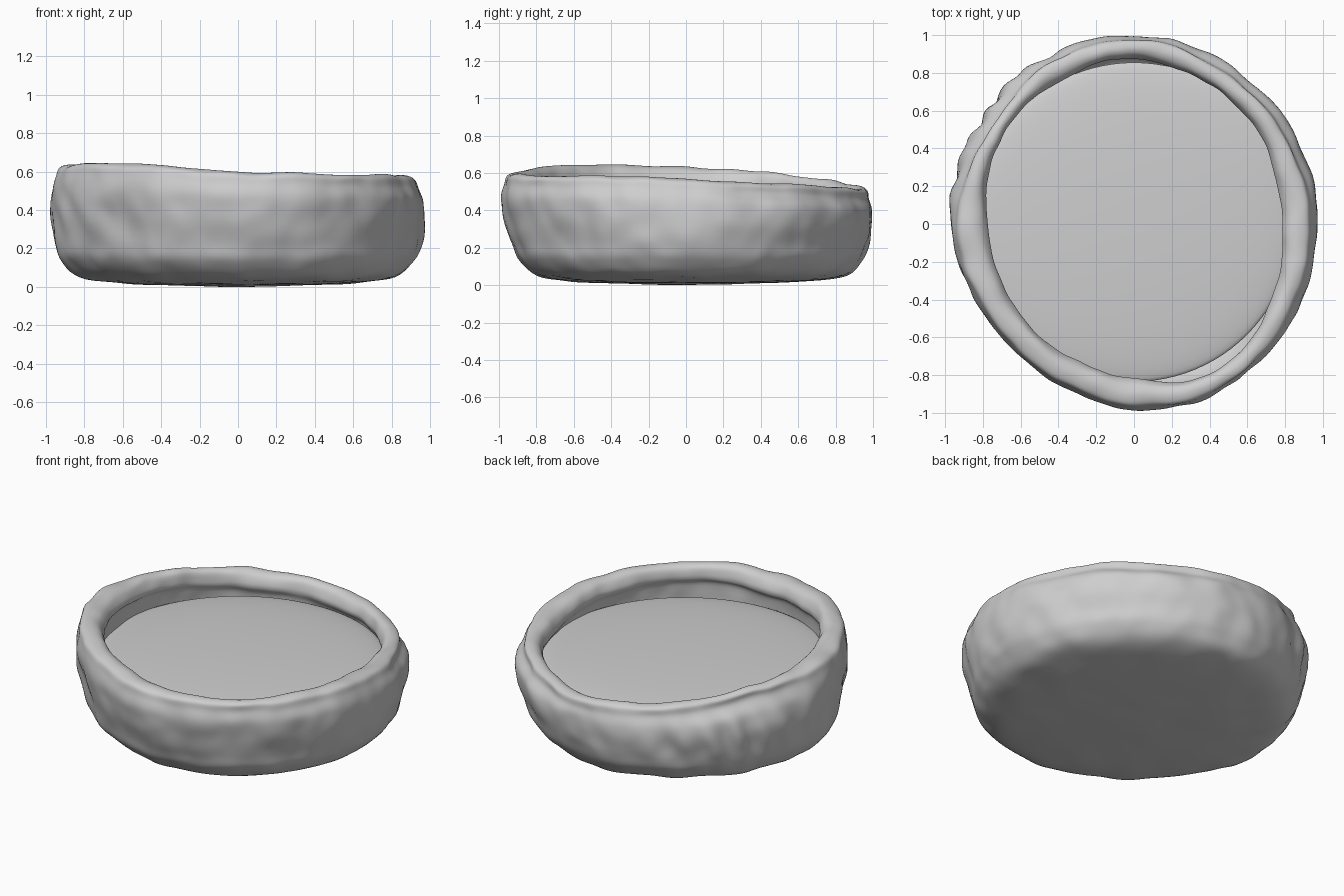
import bpy
import bmesh
from math import sin, cos, pi, exp, radians, sqrt
from mathutils import Vector, noise

cube = bpy.data.objects.get("Cube")
if cube:
    bpy.data.objects.remove(cube, do_unlink=True)

# One plain clay colour
clay = bpy.data.materials.new("grey clay")
clay.use_nodes = True
clay.diffuse_color = (0.62, 0.62, 0.62, 1)
bsdf = clay.node_tree.nodes["Principled BSDF"]
bsdf.inputs["Base Color"].default_value = (0.62, 0.62, 0.62, 1)
bsdf.inputs["Roughness"].default_value = 0.8

SEGMENTS = 240
STEPS = 5

# Hand-pinched wall, one value every 30 degrees from +x
OUTER = (.965, .985, .985, .995, 1.0, .985, .965, .925, .935, .985, 1.0, .985)
INNER = (.78, .81, .835, .87, .85, .83, .77, .77, .775, .82, .885, .83)
CREST = (.575, .55, .53, .525, .56, .61, .64, .65, .64, .605, .595, .59)
LEAN = (.01, .045, .035, .005, .025, .06, .01, .0, .0, .005, .005, .015)
TUCK = (-.01, .02, .02, -.01, .0, .0, -.01, .01, .03, .04, .035, .02)


def spline(a, b, c, d, t):
    return b + t * (c - a + t * (2*a - 5*b + 4*c - d + t * (3*(b - c) + d - a))) / 2


def around(values, angle):
    n = len(values)
    f = angle / (2 * pi) * n
    i = int(f)
    return spline(*(values[(i + k) % n] for k in (-1, 0, 1, 2)), f - i)


def bump(angle, centre, width):
    d = (angle - radians(centre) + pi) % (2 * pi) - pi
    return exp(-(d / radians(width)) ** 2)


def section(angle):
    """Smooth wall section from the underside, over the rim, to the inner floor."""
    ro, ri, top, lean, tuck = (around(v, angle) for v in (OUTER, INNER, CREST, LEAN, TUCK))
    rim = ro - lean
    mid, half = (rim + ri) / 2, (rim - ri) / 2
    base = ro - tuck
    points = [(.1, .008), (.35, .015), (.62, .027), (base - .15, .06), (base - .06, .14),
              (base - .025, .23), (ro - .005 - tuck * .4, top * .6),
              (ro - lean * .3, top * .78), (rim - .012, top - .06),
              (rim - half * .35, top - .015), (mid, top), (ri + half * .4, top - .015),
              (ri + .006, top - .055), (ri + .006, top - .09), (ri + .03, top - .14),
              (ri + .03, .3), (ri - .05, .2), (.6, .14), (.1, .12)]
    padded = [points[0]] + points + [points[-1]]
    out = []
    for i in range(len(points) - 1):
        for s in range(STEPS):
            quad = padded[i:i + 4]
            out.append([spline(*(p[k] for p in quad), s / STEPS) for k in (0, 1)])
    return out + [list(points[-1])]


def pinched(angle, r, z, outside):
    """Slanted finger flutes on the back of the wall and soft dents everywhere."""
    p = Vector((cos(angle) * r, sin(angle) * r, z))
    edge = min(1, max(0, (r - .5) / .3))
    if outside:
        band = exp(-((z - .34) / .14) ** 2)
        turn = angle + .4 * z
        r += .02 * band * noise.noise(Vector((cos(turn) * 5, sin(turn) * 5, z * 1.5)))
        r += .013 * band * bump(angle, 138, 32) * sin(34 * turn + 1.5 * sin(5 * angle))
    r += edge * (noise.noise(p * 4.5) * .012 + noise.noise(p * 9) * .007)
    z += noise.noise(p * 5 + Vector((7, 3, 1))) * .012 * (.3 + .7 * edge)
    return cos(angle) * r, sin(angle) * r, z


def finish(name, bm, angle):
    bmesh.ops.recalc_face_normals(bm, faces=bm.faces)
    mesh = bpy.data.meshes.new(name)
    bm.to_mesh(mesh)
    bm.free()
    mesh.materials.append(clay)
    obj = bpy.data.objects.new(name, mesh)
    bpy.context.collection.objects.link(obj)
    bpy.ops.object.select_all(action="DESELECT")
    bpy.context.view_layer.objects.active = obj
    obj.select_set(True)
    bpy.ops.object.shade_smooth_by_angle(angle=radians(angle))


# Bowl: wall sections swept round the centre
bm = bmesh.new()
columns = []
for s in range(SEGMENTS):
    a = 2 * pi * s / SEGMENTS
    columns.append([bm.verts.new(pinched(a, r, z, i < 10 * STEPS))
                    for i, (r, z) in enumerate(section(a))])
for s in range(SEGMENTS):
    here, there = columns[s], columns[(s + 1) % SEGMENTS]
    for i in range(len(here) - 1):
        bm.faces.new((here[i], there[i], there[i + 1], here[i + 1]))
bm.faces.new([c[0] for c in columns])
bm.faces.new([c[-1] for c in columns])

# Rest the bowl on the ground
ground = min(v.co.z for v in bm.verts)
bmesh.ops.translate(bm, verts=bm.verts, vec=(0, 0, -ground))
finish("bowl", bm, 60)

# Filling: a gently domed disc lying inside the rim
RADIUS = .845
bm = bmesh.new()
rings = []
for k in range(1, 17):
    r = RADIUS * sin(pi / 2 * k / 16)
    z = .405 + .06 * sqrt(max(0, 1 - (r / RADIUS) ** 2))
    rings.append((r, z))
rings.append((RADIUS - .01, .34))
rings = [[bm.verts.new((r * cos(2 * pi * s / 96), .01 + r * sin(2 * pi * s / 96), z))
          for s in range(96)] for r, z in rings]
for a, b in zip(rings, rings[1:]):
    for s in range(96):
        t = (s + 1) % 96
        bm.faces.new((a[s], a[t], b[t], b[s]))
bm.faces.new(rings[0])
bm.faces.new(rings[-1])
finish("filling_disc", bm, 40)
